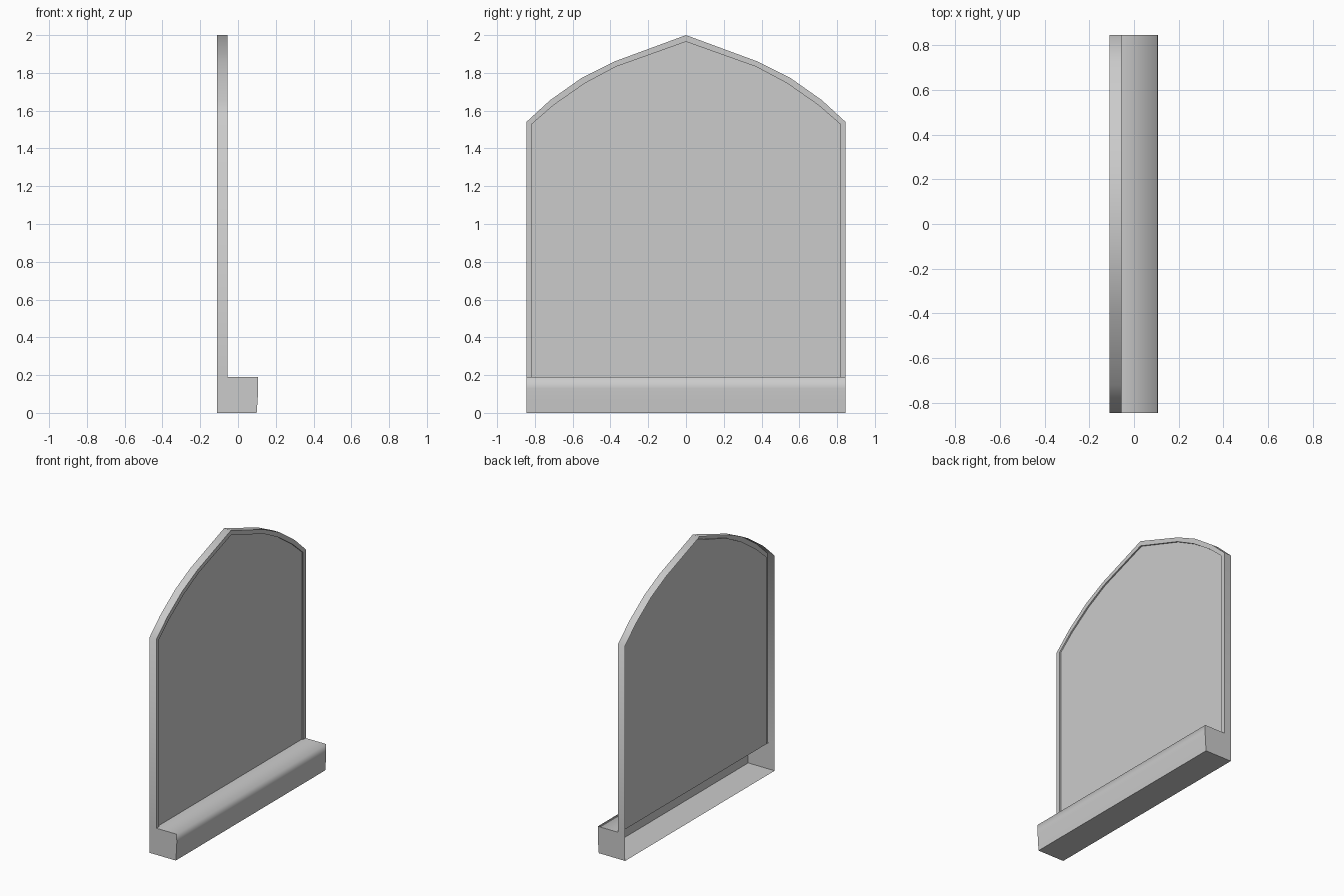
import bpy

if "Cube" in bpy.data.objects:
    bpy.data.objects.remove(bpy.data.objects["Cube"])

BACK, FRONT, PANEL = -0.11, -0.055, -0.065   # x of open back, rim face, recessed panel
HALF, LEDGE = 0.845, 0.19                    # half width, height of the base


def make_object(name, verts, faces, smooth):
    """smooth(i) tells whether face i is smooth shaded."""
    mesh = bpy.data.meshes.new(name)
    mesh.from_pydata(verts, [], faces)
    for i, poly in enumerate(mesh.polygons):
        poly.use_smooth = smooth(i)
    mesh.update()
    obj = bpy.data.objects.new(name, mesh)
    bpy.context.collection.objects.link(obj)
    return obj


def strip(name, a, b, smooth=lambda i: False):
    """Ribbon of quads between two matching point rows."""
    n = len(a)
    faces = [(i, i + 1, n + i + 1, n + i) for i in range(n - 1)]
    return make_object(name, a + b, faces, smooth)


def mirrored(half):
    return half + [(-y, z) for y, z in reversed(half[:-1])]


def at_x(x, outline):
    return [(x, y, z) for y, z in outline]


# Pointed arch outlines (y, z), outer edge and inner edge of the rim
outer = mirrored([(HALF, LEDGE), (HALF, 1.54), (0.72, 1.655), (0.55, 1.775),
                  (0.38, 1.86), (0, 2.0)])
inner = mirrored([(0.815, LEDGE), (0.815, 1.53), (0.70, 1.63), (0.535, 1.745),
                  (0.37, 1.833), (0, 1.965)])

# Thin arched frame: outside wall, front rim and step down to the panel
strip("frame_outer_wall", at_x(BACK, outer), at_x(FRONT, outer), lambda i: True)
strip("frame_rim", at_x(FRONT, outer), at_x(FRONT, inner))
strip("frame_inner_step", at_x(FRONT, inner), at_x(PANEL, inner), lambda i: True)

# Recessed panel
make_object("panel", at_x(PANEL, inner), [tuple(range(len(inner)))], lambda i: False)

# Hollow base, open at the back: floor, bowed front and top
profile = [(BACK, 0), (0.099, 0), (0.104, 0.07), (0.107, 0.13), (0.106, LEDGE),
           (PANEL, LEDGE)]
base = strip("base_ledge", [(x, HALF, z) for x, z in profile],
             [(x, -HALF, z) for x, z in profile], lambda i: i > 0)

# End caps of the base
cap = profile[:-1] + [(BACK, LEDGE)]
for name, side in (("base_end_left", -1), ("base_end_right", 1)):
    ids = tuple(range(len(cap)))
    make_object(name, [(x, side * HALF, z) for x, z in cap],
                [ids if side < 0 else ids[::-1]], lambda i: False)
